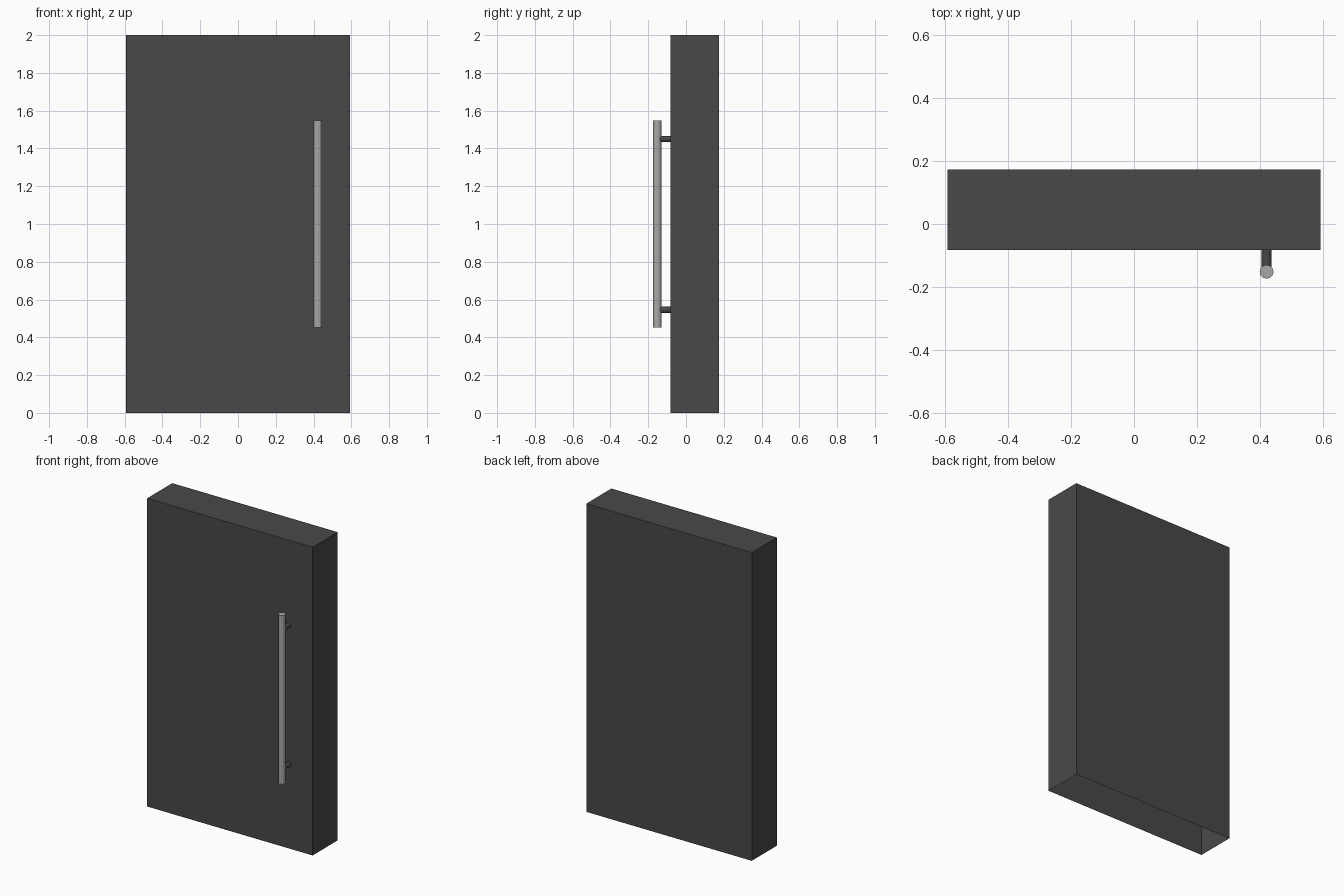
import bpy, bmesh
from mathutils import Matrix, Vector

if "Cube" in bpy.data.objects:
    bpy.data.objects.remove(bpy.data.objects["Cube"])


def material(name, value):
    m = bpy.data.materials.new(name)
    m.diffuse_color = (value, value, value, 1)
    m.use_nodes = True
    m.node_tree.nodes["Principled BSDF"].inputs["Base Color"].default_value = m.diffuse_color
    return m


charcoal = material("charcoal", 0.066)
steel = material("brushed_steel", 0.39)


def finish(name, bm, mat):
    mesh = bpy.data.meshes.new(name)
    bm.to_mesh(mesh)
    bm.free()
    mesh.materials.append(mat)
    obj = bpy.data.objects.new(name, mesh)
    bpy.context.collection.objects.link(obj)
    return obj


def rod(name, start, end, radius, sides, mat):
    a, b = Vector(start), Vector(end)
    d = b - a
    turn = d.to_track_quat('Z', 'Y').to_matrix().to_4x4()
    bm = bmesh.new()
    bmesh.ops.create_cone(bm, cap_ends=True, segments=sides, radius1=radius,
                          radius2=radius, depth=d.length,
                          matrix=Matrix.Translation((a + b) / 2) @ turn)
    return finish(name, bm, mat)


# Door slab: a shell that is open underneath
HALF_W, FRONT, BACK, HEIGHT = 0.594, -0.083, 0.174, 2.0
bm = bmesh.new()
bmesh.ops.create_cube(bm, size=1, matrix=Matrix.Translation(
    (0, (FRONT + BACK) / 2, HEIGHT / 2)) @ Matrix.Diagonal(
    (2 * HALF_W, BACK - FRONT, HEIGHT, 1)))
bm.normal_update()
bottom = [f for f in bm.faces if f.normal.z < -0.5]
bmesh.ops.delete(bm, geom=bottom, context='FACES_ONLY')
finish("door_slab", bm, charcoal)

# Long pull bar
HX, HY = 0.422, -0.152
rod("handle_bar", (HX, HY, 0.452), (HX, HY, 1.548), 0.022, 12, steel)

# Two short posts joining the bar to the slab
for label, z in (("lower", 0.546), ("upper", 1.449)):
    rod(label + "_handle_post", (HX, HY, z), (HX, FRONT, z), 0.016, 12, charcoal)
